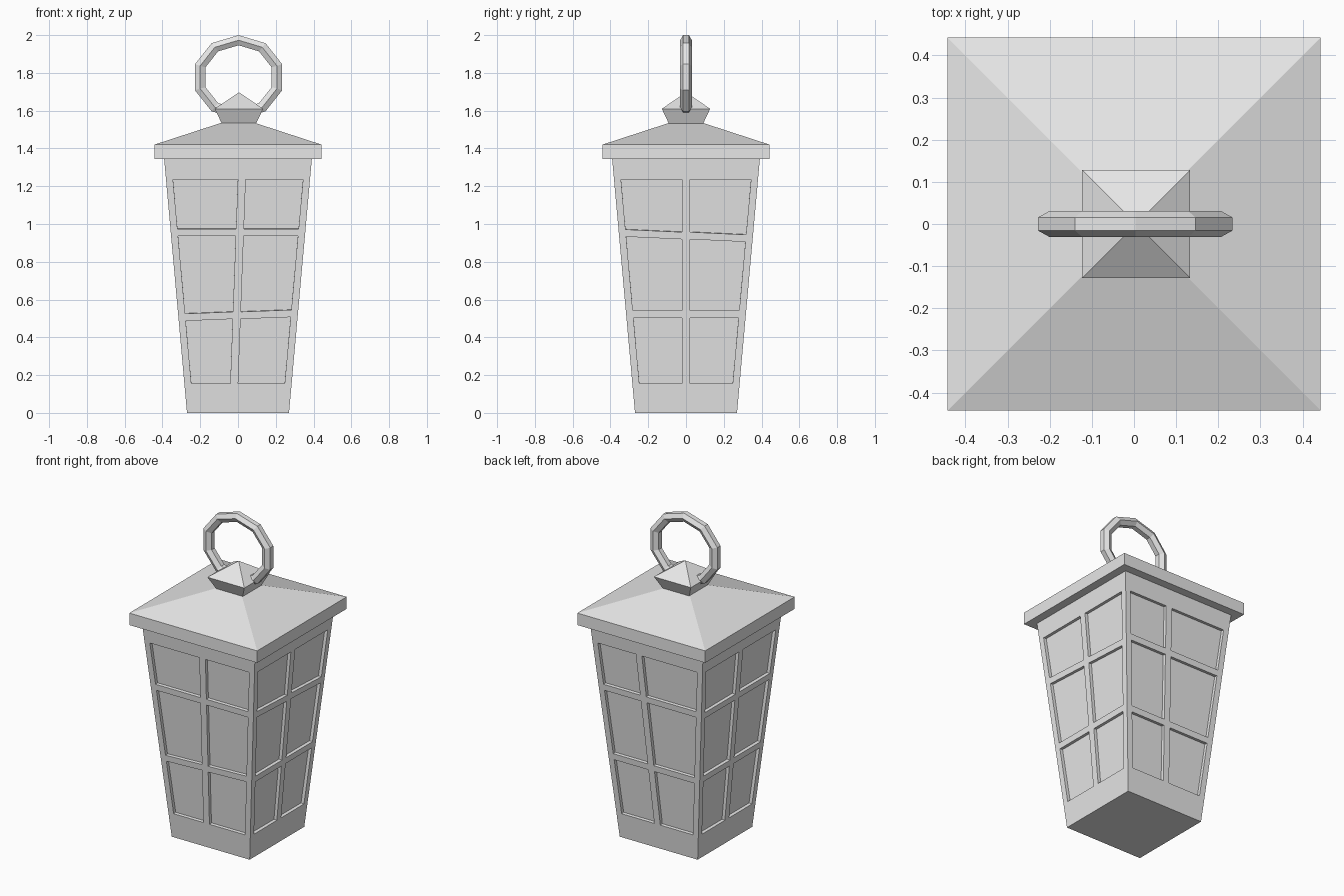
import bpy
import bmesh
from math import sin, cos, pi, tau
from mathutils import Matrix, Vector

cube = bpy.data.objects.get("Cube")
if cube:
    bpy.data.objects.remove(cube, do_unlink=True)

grey = bpy.data.materials.new("light_grey")
grey.use_nodes = True
COLOUR = (0.8, 0.8, 0.8, 1)
grey.diffuse_color = COLOUR
grey.node_tree.nodes["Principled BSDF"].inputs["Base Color"].default_value = COLOUR


def finish(name, bm):
    bmesh.ops.remove_doubles(bm, verts=bm.verts[:], dist=0.0002)
    bmesh.ops.recalc_face_normals(bm, faces=bm.faces[:])
    mesh = bpy.data.meshes.new(name)
    bm.to_mesh(mesh)
    bm.free()
    mesh.materials.append(grey)
    obj = bpy.data.objects.new(name, mesh)
    bpy.context.collection.objects.link(obj)
    return obj


def square_loft(name, profile, x=0.0):
    """Stack square sections (half width, height) and cap both ends."""
    bm = bmesh.new()
    loops = [[bm.verts.new((x + sx * h, sy * h, z))
              for sx, sy in ((-1, -1), (1, -1), (1, 1), (-1, 1))]
             for h, z in profile]
    for low, high in zip(loops, loops[1:]):
        for i in range(4):
            j = (i + 1) % 4
            bm.faces.new((low[i], low[j], high[j], high[i]))
    bm.faces.new(loops[0][::-1])
    bm.faces.new(loops[-1])
    return finish(name, bm)


# Tapered body: four walls with recessed panes between crooked glazing bars
BASE, TOP, HEIGHT = 0.27, 0.391, 1.345
SILL, LINTEL = 0.155, 1.235
BORDER, BAR, DEPTH = 0.037, 0.021, 0.02


def half_width(z):
    return BASE + (TOP - BASE) * z / HEIGHT


def add_wall(bm, angle, lean, low_bar, low_slant, high_bar, high_slant):
    """lean: bar offset at sill and lintel; slants: bar rise per unit width."""
    rows = [(0, 0), (SILL, 0),
            (low_bar - BAR + 0.002, low_slant), (low_bar + BAR - 0.002, low_slant),
            (high_bar - BAR + 0.002, high_slant), (high_bar + BAR - 0.002, high_slant),
            (LINTEL, 0), (HEIGHT, 0)]
    turn = Matrix.Rotation(angle, 4, 'Z')
    grid = []
    for z0, slant in rows:
        line = []
        for col in range(6):
            rough = (-1, -0.88, 0, 0, 0.88, 1)[col] * half_width(z0)
            z = z0 + (slant * rough if 0 < col < 5 else 0)
            w = half_width(z)
            t = min(max((z - SILL) / (LINTEL - SILL), 0), 1)
            mid = lean[0] + (lean[1] - lean[0]) * t
            u = (-w, BORDER - w, mid - BAR, mid + BAR, w - BORDER, w)[col]
            line.append(bm.verts.new(turn @ Vector((u, -w, z))))
        grid.append(line)
    panes = []
    for r in range(7):
        for c in range(5):
            face = bm.faces.new((grid[r][c], grid[r][c + 1],
                                 grid[r + 1][c + 1], grid[r + 1][c]))
            if r in (1, 3, 5) and c in (1, 3):
                panes.append(face)
    bm.normal_update()
    # Sink each pane straight back from the wall
    for face in panes:
        push = face.normal * -DEPTH
        new = bmesh.ops.extrude_discrete_faces(bm, faces=[face])["faces"]
        bmesh.ops.translate(bm, verts=new[0].verts[:], vec=push)


body = bmesh.new()
add_wall(body, 0, (-0.02, 0.02), 0.516, 0.036, 0.955, 0)          # front
add_wall(body, pi / 2, (0, 0), 0.522, 0, 0.938, -0.044)           # left
add_wall(body, pi, (0, -0.06), 0.516, 0, 0.955, 0)                # back
add_wall(body, -pi / 2, (0, 0), 0.522, 0, 0.945, 0)               # right
for z in (0, HEIGHT):
    w = half_width(z)
    body.faces.new([body.verts.new((sx * w, sy * w, z))
                    for sx, sy in ((-1, -1), (1, -1), (1, 1), (-1, 1))])
finish("lantern_body", body)

# Roof with a square eave and low pyramid, then the faceted finial
square_loft("roof", [(0.443, HEIGHT), (0.443, 1.42), (0.09, 1.535)])
square_loft("finial", [(0.09, 1.53), (0.128, 1.61), (0.0005, 1.697)], x=0.005)

# Carrying ring: ten segments with a hexagonal section
ring = bmesh.new()
SEGMENTS, SIDES, TUBE = 10, 6, 0.031
loops = []
for i in range(SEGMENTS):
    a = tau * i / SEGMENTS
    loop = []
    for k in range(SIDES):
        b = tau * (k + 0.5) / SIDES
        r = 0.196 + TUBE * cos(b)
        loop.append(ring.verts.new((0.003 + 1.09 * r * sin(a), TUBE * sin(b),
                                    1.777 + r * cos(a))))
    loops.append(loop)
for i in range(SEGMENTS):
    near, far = loops[i], loops[(i + 1) % SEGMENTS]
    for k in range(SIDES):
        m = (k + 1) % SIDES
        ring.faces.new((near[k], near[m], far[m], far[k]))
finish("carrying_ring", ring)
